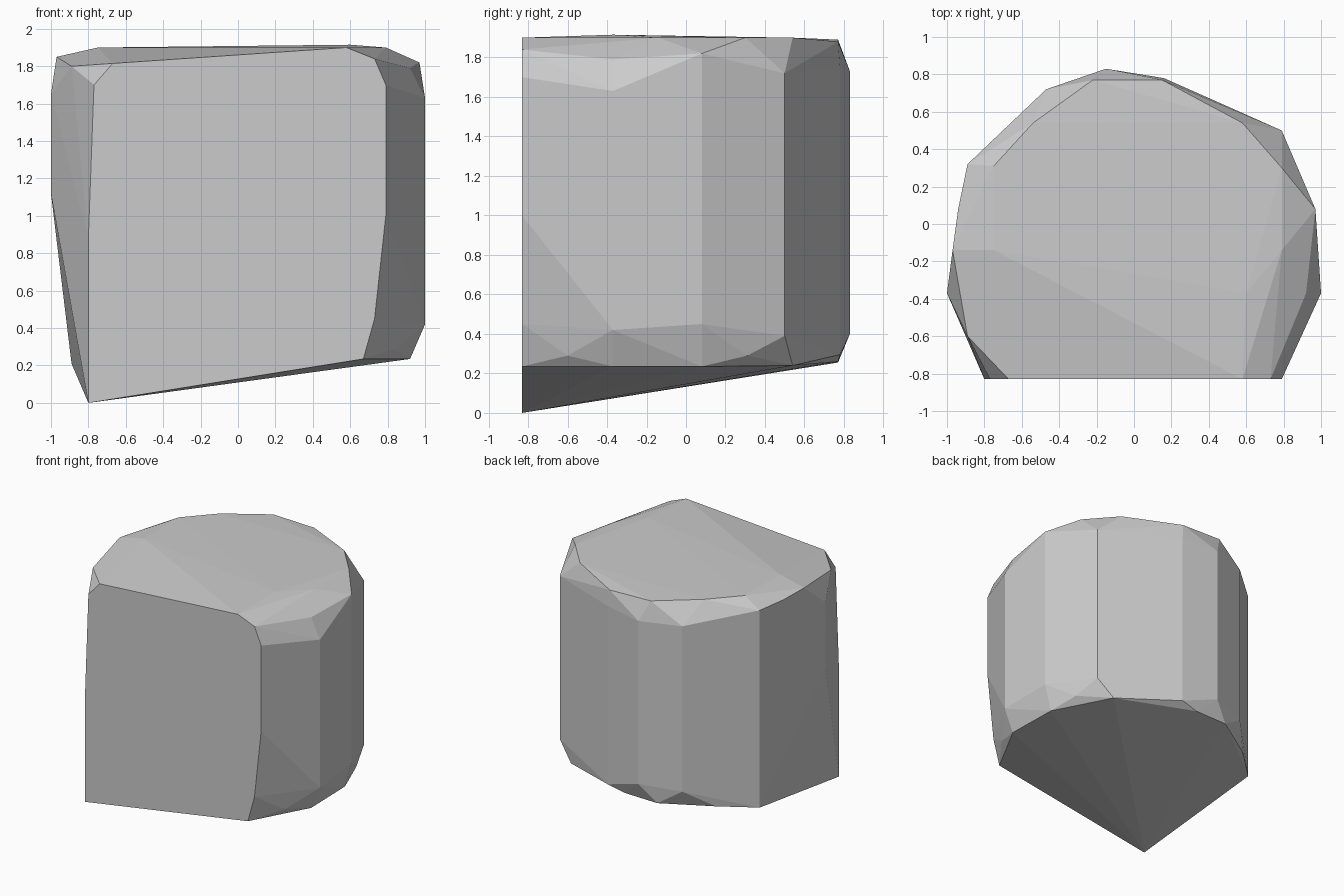
import bpy, bmesh
from math import radians

# Faceted block: convex body described by its walls, flat front, underside and top
FRONT_Y = -0.83

# Wall edges: x, y, lower z, upper z
walls = [
    (1.0, -0.37, 0.42, 1.63), (0.97, 0.08, 0.45, 1.82),
    (0.79, 0.50, 0.39, 1.72), (0.16, 0.78, 0.295, 1.75),
    (-0.15, 0.83, 0.40, 1.73), (-0.47, 0.72, 0.38, 1.73),
    (-0.89, 0.32, 0.21, 1.82), (-1.0, -0.37, 1.12, 1.65),
]
# Flat front outline: x, z
front = [
    (-0.80, 0.0), (0.67, 0.235), (0.73, 0.45), (0.79, 1.0), (0.79, 1.70),
    (0.73, 1.84), (0.58, 1.90), (-0.67, 1.815), (-0.77, 1.70), (-0.80, 0.88),
]
# Underside rim, fanning out from the low front corner
underside = [
    (0.92, -0.37, 0.235), (0.91, 0.08, 0.235), (0.66, 0.54, 0.24),
    (0.01, 0.77, 0.26), (-0.28, 0.77, 0.255), (-0.65, 0.54, 0.24),
    (0.84, -0.60, 0.29), (0.85, 0.31, 0.29),
]
# Top rim and chamfer corners
top = [
    (0.92, -0.37, 1.79), (0.79, -0.14, 1.90), (0.60, -0.37, 1.915),
    (0.79, 0.30, 1.90), (0.58, 0.54, 1.90), (0.15, 0.77, 1.88),
    (-0.22, 0.77, 1.89), (-0.54, 0.54, 1.90), (-0.75, 0.31, 1.90),
    (-0.75, -0.14, 1.90), (-0.97, -0.14, 1.85), (-0.89, -0.60, 1.80),
    (-0.94, 0.08, 1.83),
]

points = [(x, y, z) for x, y, lo, hi in walls for z in (lo, hi)]
points += [(x, FRONT_Y, z) for x, z in front]
points += underside + top

# Wrap the corners in flat facets
bm = bmesh.new()
for p in points:
    bm.verts.new(p)
hull = bmesh.ops.convex_hull(bm, input=bm.verts[:])
loose = [v for v in bm.verts if not v.link_faces]
bmesh.ops.delete(bm, geom=loose, context='VERTS')
bmesh.ops.dissolve_limit(bm, angle_limit=radians(0.3),
                         verts=bm.verts[:], edges=bm.edges[:])
bmesh.ops.recalc_face_normals(bm, faces=bm.faces[:])

mesh = bpy.data.meshes.new("faceted_block")
bm.to_mesh(mesh)
bm.free()
block = bpy.data.objects.new("faceted_block", mesh)
bpy.context.collection.objects.link(block)
